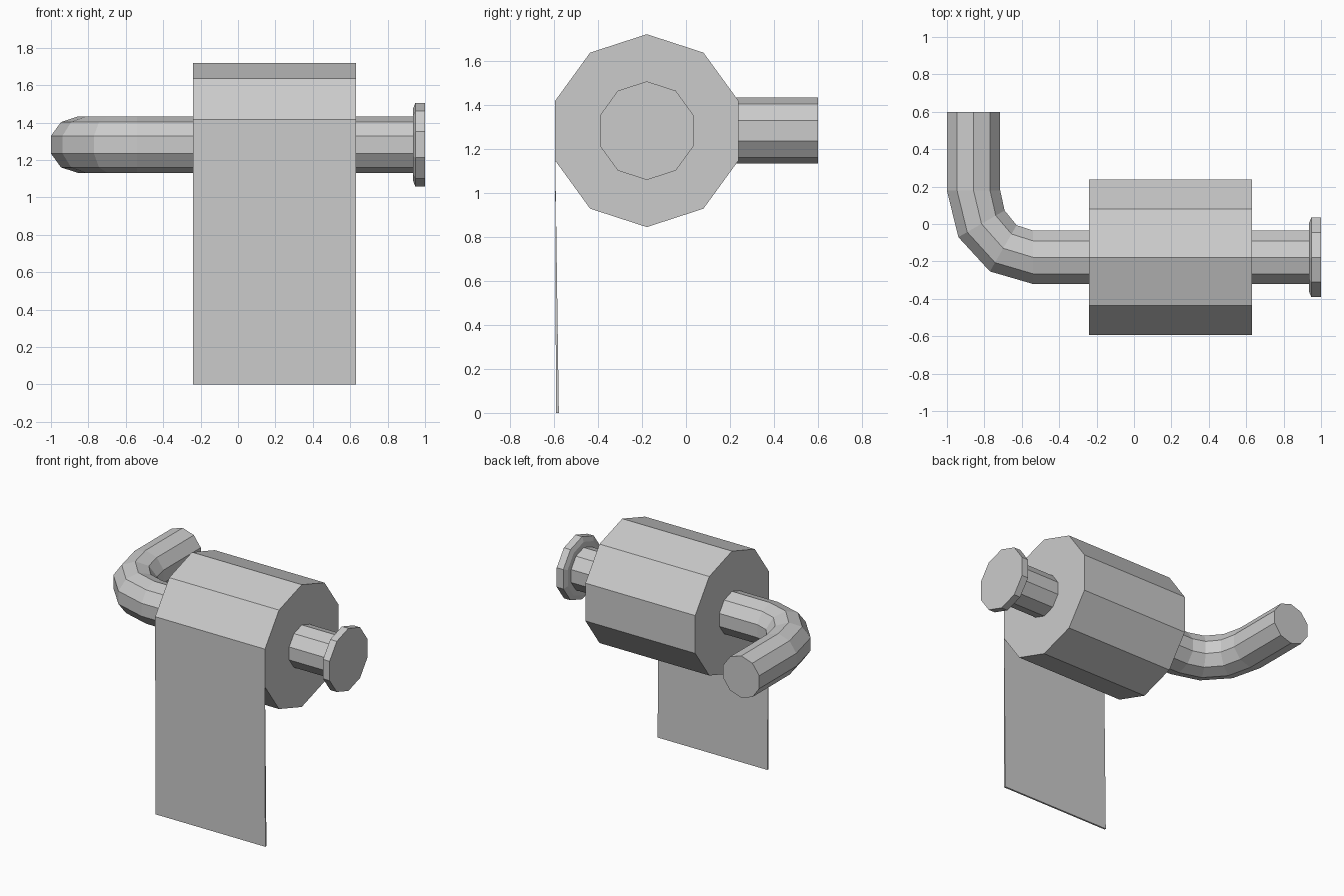
import bpy
import bmesh
from math import sin, cos, pi
from mathutils import Vector

if "Cube" in bpy.data.objects:
    bpy.data.objects.remove(bpy.data.objects["Cube"], do_unlink=True)

SIDES = 10
AXIS_Y, AXIS_Z = -0.178, 1.282
ROLL_LEFT, ROLL_RIGHT, ROLL_R = 0.63, -0.24, 0.438
BAR_R = 0.15

grey = bpy.data.materials.new("plain_grey")
grey.use_nodes = True
colour = (0.6, 0.6, 0.6, 1)
grey.diffuse_color = colour
grey.node_tree.nodes["Principled BSDF"].inputs["Base Color"].default_value = colour


def finish(name, bm):
    bmesh.ops.recalc_face_normals(bm, faces=bm.faces)
    mesh = bpy.data.meshes.new(name)
    bm.to_mesh(mesh)
    bm.free()
    mesh.materials.append(grey)
    obj = bpy.data.objects.new(name, mesh)
    bpy.context.collection.objects.link(obj)
    return obj


def loft(name, rings):
    """Join ten-sided rings, each (centre, horizontal side vector, radius), and cap the ends."""
    bm = bmesh.new()
    loops = []
    for centre, side, r in rings:
        angles = [2 * pi * i / SIDES for i in range(SIDES)]
        loops.append([bm.verts.new(centre + side * r * sin(a) + Vector((0, 0, r * cos(a))))
                      for a in angles])
    for a, b in zip(loops, loops[1:]):
        for i in range(SIDES):
            j = (i + 1) % SIDES
            bm.faces.new((a[i], a[j], b[j], b[i]))
    bm.faces.new(loops[0])
    bm.faces.new(loops[-1])
    return finish(name, bm)


def along_x(x, r):
    return Vector((x, AXIS_Y, AXIS_Z)), Vector((0, -1, 0)), r


# Paper roll
loft("paper_roll", [along_x(ROLL_RIGHT, ROLL_R), along_x(ROLL_LEFT, ROLL_R)])

# Holder bar: straight through the roll, then bent back to the wall
bar = [along_x(0.94, BAR_R)]
bend_x, bend_y = -0.54, 0.18
for step in range(4):
    a = step * pi / 6
    out = Vector((-sin(a), -cos(a), 0))
    centre = Vector((bend_x - 0.318 * sin(a), bend_y - 0.358 * cos(a), AXIS_Z))
    bar.append((centre, out, BAR_R))
bar.append((Vector((bend_x - 0.318, 0.6, AXIS_Z)), Vector((-1, 0, 0)), BAR_R))
loft("holder_bar", bar)

# End stop with a bevelled inner rim
loft("end_stop", [along_x(0.935, 0.19), along_x(0.948, 0.224), along_x(1.0, 0.224)])

# Hanging sheet: a thin wedge growing out of the front flat of the roll
front_y = AXIS_Y - ROLL_R * cos(pi / SIDES)
top_z = AXIS_Z - ROLL_R * sin(pi / SIDES)
bm = bmesh.new()
profile = [(front_y, top_z), (front_y + 0.004, 0), (front_y + 0.017, 0), (front_y + 0.001, top_z)]
ends = [[bm.verts.new((x, y, z)) for y, z in profile] for x in (ROLL_RIGHT, ROLL_LEFT)]
for i in range(4):
    j = (i + 1) % 4
    bm.faces.new((ends[0][i], ends[0][j], ends[1][j], ends[1][i]))
for end in ends:
    bm.faces.new(end)
finish("hanging_sheet", bm)
